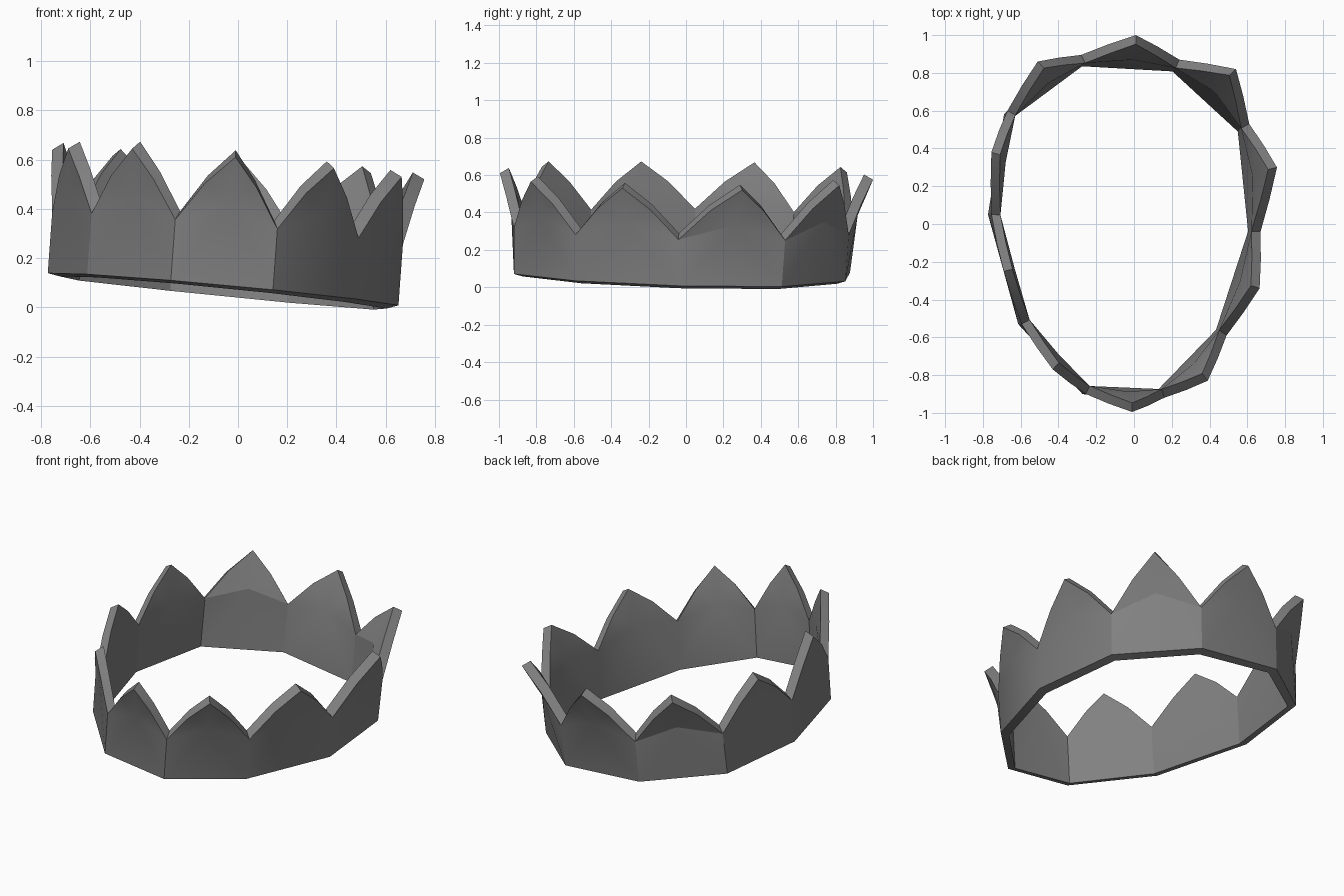
import bpy, bmesh, math
from mathutils import Vector

if "Cube" in bpy.data.objects:
    bpy.data.objects.remove(bpy.data.objects["Cube"])

# Outer rim low points and spike tips, going clockwise from the back
VALLEYS = [(.24, .87), (.61, .53), (.67, -.04), (.49, -.59), (.16, -.92),
           (-.255, -.90), (-.595, -.53), (-.755, .05), (-.67, .60), (-.28, .895)]
TIPS = [(.54, .82, .545), (.757, .30, .52), (.665, -.34, .53), (.39, -.83, .565),
        (-.01, -.995, .61), (-.43, -.77, .645), (-.69, -.25, .645),
        (-.755, .38, .64), (-.51, .86, .615), (.01, 1.0, .575)]
THICK = 0.048


def base_z(x, y):
    """Height of the tilted base plane."""
    return 0.068 - 0.093 * x - 0.018 * y


def outward(p):
    return Vector((p.x / .72 ** 2, p.y / .92 ** 2, 0)).normalized()


bm = bmesh.new()


def pair(p, rise):
    """Outer vertex and its inner partner across the band thickness."""
    return bm.verts.new(p), bm.verts.new(p - outward(p) * THICK + Vector((0, 0, rise)))


def arch_mid(a, b):
    """Slightly bulged point halfway up a spike edge."""
    m = (a + b) / 2
    return m + outward(m) * .004 + Vector((0, 0, .022))


valley_pos, low, valley = [], [], []
for x, y in VALLEYS:
    bx, by = x - .018, y - (.018 if y > .2 else 0)
    z = base_z(bx, by)
    low.append(pair(Vector((bx, by, z)), -.013))
    p = Vector((x, y, z + .247))
    valley_pos.append(p)
    valley.append(pair(p, .034))

# One pointed panel between each two valleys
n = len(VALLEYS)
for i in range(n):
    j = (i + 1) % n
    tip_pos = Vector(TIPS[i])
    a, b = valley_pos[i], valley_pos[j]
    tip = pair(tip_pos, .028)
    ma = pair(arch_mid(a, tip_pos), .03)
    mb = pair(arch_mid(b, tip_pos), .03)
    chord = (a + b) / 2
    heart = pair(chord + (tip_pos - chord) * .3, .015)
    loop = [low[i], low[j], valley[j], mb, tip, ma, valley[i]]
    for k in range(len(loop)):
        p, q = loop[k], loop[(k + 1) % len(loop)]
        bm.faces.new((heart[0], p[0], q[0]))
        bm.faces.new((heart[1], q[1], p[1]))
        if k not in (1, 6):  # rim faces along the base and spike edges
            bm.faces.new((p[0], p[1], q[1], q[0]))

bmesh.ops.recalc_face_normals(bm, faces=bm.faces)
mesh = bpy.data.meshes.new("crown_band")
bm.to_mesh(mesh)
bm.free()
crown = bpy.data.objects.new("crown_band", mesh)
bpy.context.collection.objects.link(crown)

metal = bpy.data.materials.new("dark_grey_metal")
metal.diffuse_color = (.22, .22, .22, 1)
metal.use_nodes = True
metal.node_tree.nodes["Principled BSDF"].inputs["Base Color"].default_value = metal.diffuse_color
mesh.materials.append(metal)

bpy.context.view_layer.objects.active = crown
crown.select_set(True)
bpy.ops.object.shade_smooth_by_angle(angle=math.radians(18))
